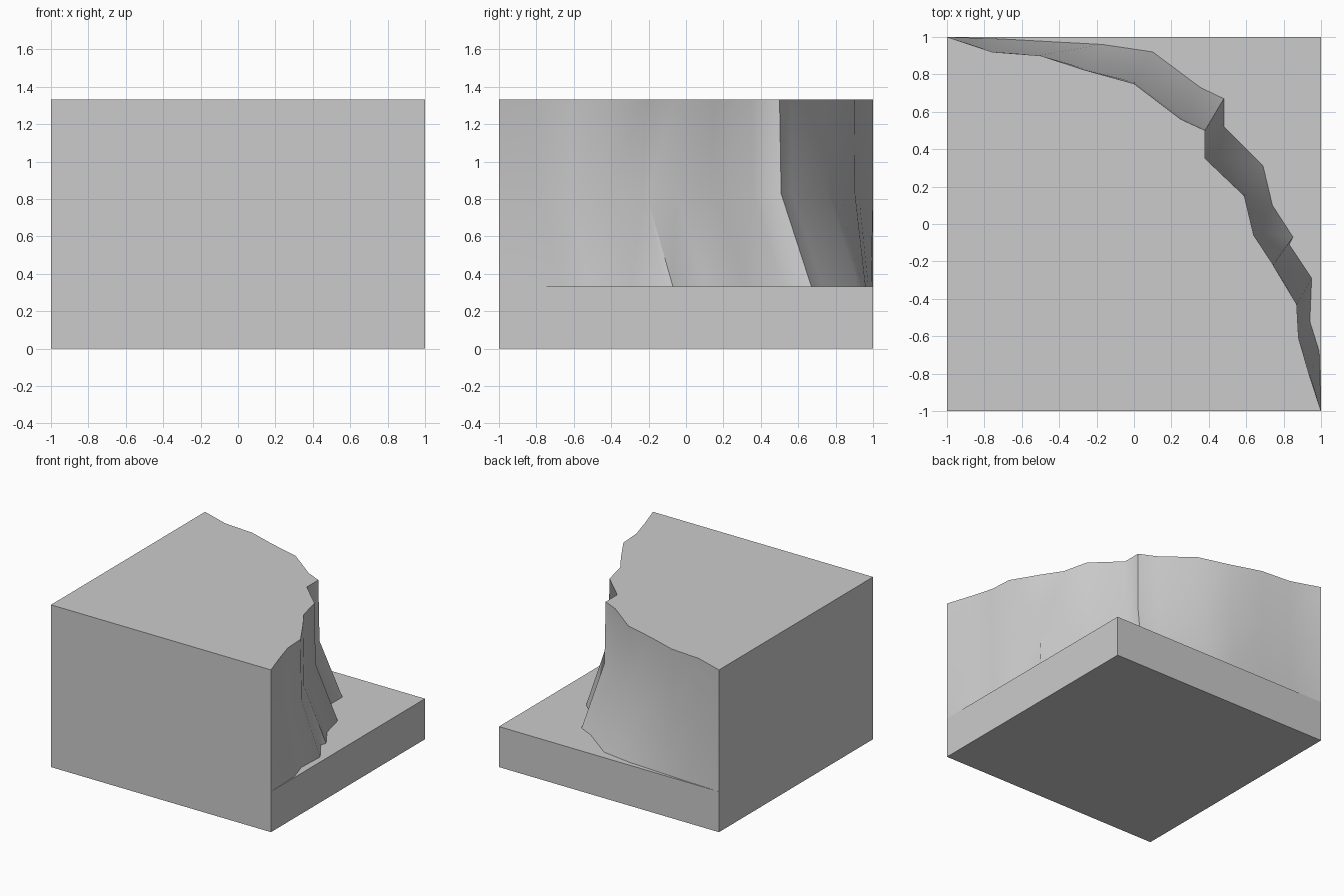
import bpy, bmesh, math

if "Cube" in bpy.data.objects:
    bpy.data.objects.remove(bpy.data.objects["Cube"])

LEDGE, BEND, TOP = 0.333, 0.83, 1.333

# Cliff outline seen from above: plateau rim and matching foot points
rim = [(-1, 1), (-.76, .92), (-.5, .90), (-.27, .825), (0, .75), (.25, .56),
       (.38, .50), (.38, .35), (.59, .15), (.64, -.06), (.745, -.22),
       (.75, -.23), (.87, -.43), (.88, -.61), (.935, -.8), (1, -1)]
foot = [(-1, 1), (-.72, .99), (-.45, .975), (-.17, .96), (.1, .92), (.355, .73),
        (.48, .67), (.48, .52), (.69, .31), (.74, .10), (.85, -.07),
        (.83, -.11), (.95, -.29), (.94, -.52), (.99, -.68), (1, -1)]

bm = bmesh.new()


def row(points, z):
    return [bm.verts.new((x, y, z)) for x, y in points]


top = row(rim, TOP)
mid = row([(a[0] * .95 + b[0] * .05, a[1] * .95 + b[1] * .05)
           for a, b in zip(rim, foot)], BEND)
low = row(foot, LEDGE)

# Cliff face: vertical above, flaring towards the foot
cliff = []
for upper, lower in ((top, mid), (mid, low)):
    for i in range(len(rim) - 1):
        cliff.append(bm.faces.new((lower[i + 1], lower[i], upper[i], upper[i + 1])))

# Plateau, lower ledge and bottom
top_corner = bm.verts.new((-1, -1, TOP))
ledge_corner = bm.verts.new((1, 1, LEDGE))
base = row([(-1, -1), (1, -1), (1, 1), (-1, 1)], 0)
bm.faces.new([top_corner] + top[::-1])
bm.faces.new([ledge_corner] + low)
bm.faces.new(base[::-1])

# Outer walls
bm.faces.new((base[0], base[1], low[-1], mid[-1], top[-1], top_corner))
bm.faces.new((base[3], base[0], top_corner, top[0], mid[0], low[0]))
bm.faces.new((base[1], base[2], ledge_corner, low[-1]))
bm.faces.new((base[2], base[3], low[0], ledge_corner))

# Smooth rock, crisp block edges
bmesh.ops.recalc_face_normals(bm, faces=bm.faces[:])
for f in cliff:
    f.smooth = True
for e in bm.edges:
    e.smooth = e.calc_face_angle(0) < math.radians(50)

mesh = bpy.data.meshes.new("cliff_corner_block")
bm.to_mesh(mesh)
bm.free()
block = bpy.data.objects.new("cliff_corner_block", mesh)
bpy.context.collection.objects.link(block)
